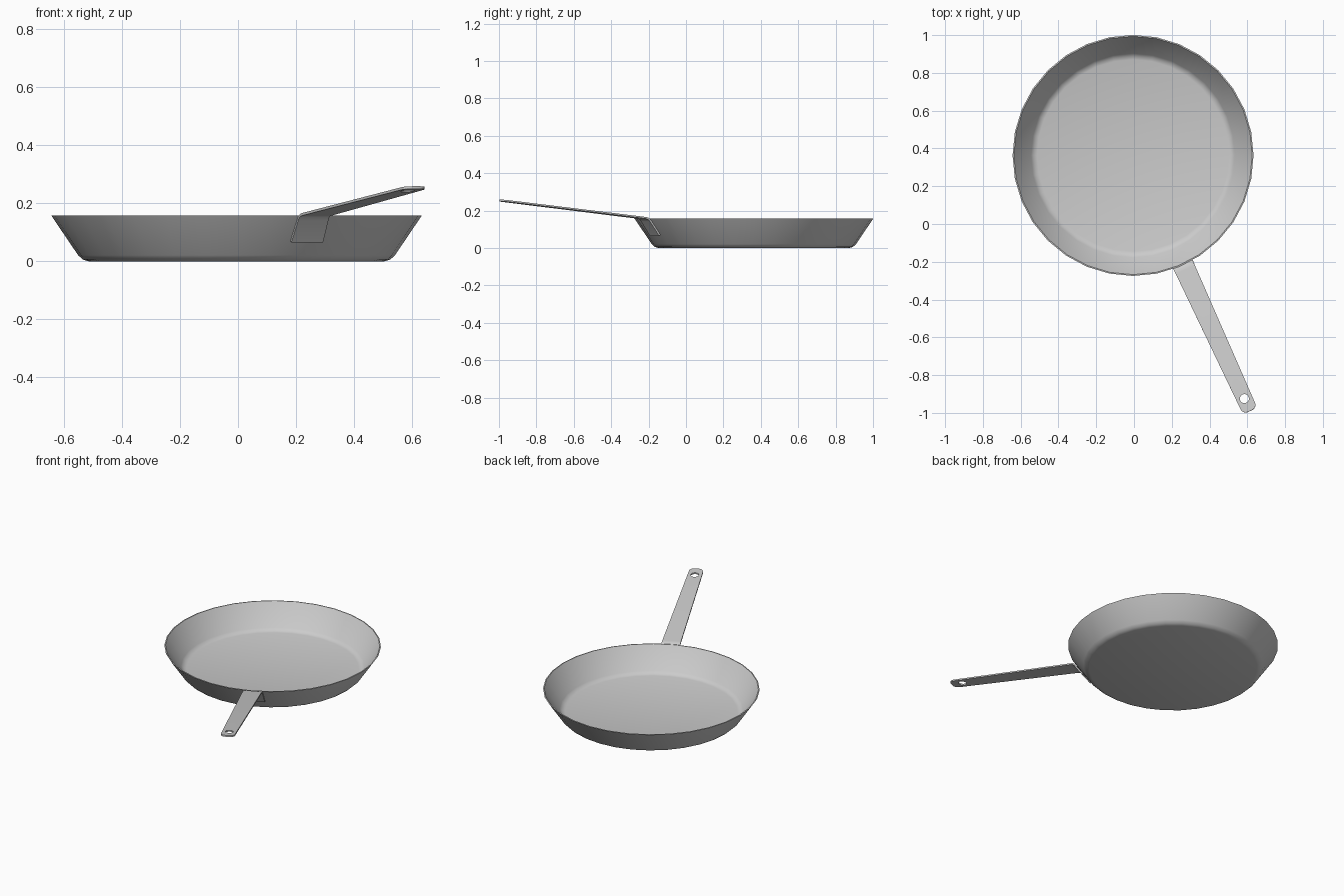
import bpy, bmesh, math
from mathutils import Vector

if "Cube" in bpy.data.objects:
    bpy.data.objects.remove(bpy.data.objects["Cube"])

CENTER = Vector((-0.005, 0.363, 0))
ANGLE = math.radians(24.6)
OUT = Vector((math.sin(ANGLE), -math.cos(ANGLE), 0))    # handle direction
SIDE = Vector((math.cos(ANGLE), math.sin(ANGLE), 0))    # across the handle


def make_object(name, bm):
    bmesh.ops.recalc_face_normals(bm, faces=bm.faces)
    mesh = bpy.data.meshes.new(name)
    bm.to_mesh(mesh)
    bm.free()
    obj = bpy.data.objects.new(name, mesh)
    bpy.context.collection.objects.link(obj)
    return obj


def apply_and_smooth(obj, degrees):
    bpy.ops.object.select_all(action='DESELECT')
    obj.select_set(True)
    bpy.context.view_layer.objects.active = obj
    for mod in list(obj.modifiers):
        bpy.ops.object.modifier_apply(modifier=mod.name)
    bpy.ops.object.shade_smooth_by_angle(angle=math.radians(degrees))


# Pan body: closed wall profile turned around the centre, capped floors
SIDES = 32
profile = [(0.51, 0.0), (0.53, 0.006), (0.546, 0.021), (0.638, 0.157),
           (0.631, 0.158), (0.54, 0.025), (0.526, 0.013), (0.508, 0.008)]
bm = bmesh.new()
rings = [[bm.verts.new(CENTER + Vector((r * math.cos(a), r * math.sin(a), z)))
          for a in (2 * math.pi * i / SIDES for i in range(SIDES))]
         for r, z in profile]
for a, b in zip(rings, rings[1:]):
    for i in range(SIDES):
        j = (i + 1) % SIDES
        bm.faces.new((a[i], a[j], b[j], b[i]))
bm.faces.new(rings[0])
bm.faces.new(rings[-1])
apply_and_smooth(make_object("pan_body", bm), 40)

# Handle: bent strip (distance, height, half width) with a rounded tip
TIP, CORNER, END_HALF = 1.488, 0.03, 0.042


def slope_z(r):
    return 0.162 + (r - 0.665) * 0.112


stations = [(0.581, 0.068, 0.06), (0.634, 0.146, 0.057), (0.641, 0.154, 0.0565),
            (0.651, 0.1595, 0.056), (0.665, 0.162, 0.0555)]
for k in range(7):
    t = math.pi / 2 * k / 6
    r = TIP - CORNER + CORNER * math.sin(t)
    stations.append((r, slope_z(r), END_HALF - CORNER + CORNER * math.cos(t)))
bm = bmesh.new()
rows = [[bm.verts.new(CENTER + OUT * r + SIDE * (s * w) + Vector((0, 0, z)))
         for s in (-1, 1)] for r, z, w in stations]
for a, b in zip(rows, rows[1:]):
    bm.faces.new((a[0], a[1], b[1], b[0]))
handle = make_object("handle", bm)
solid = handle.modifiers.new("thickness", 'SOLIDIFY')
solid.thickness = 0.009
solid.offset = 0

# Hanging hole
bm = bmesh.new()
bmesh.ops.create_cone(bm, cap_ends=True, segments=20, radius1=0.024,
                      radius2=0.024, depth=0.2)
cutter = make_object("hole_cutter", bm)
cutter.location = CENTER + OUT * 1.416 + Vector((0, 0, slope_z(1.416)))
cutter.hide_render = True
hole = handle.modifiers.new("hole", 'BOOLEAN')
hole.operation = 'DIFFERENCE'
hole.solver = 'EXACT'
hole.object = cutter
bpy.context.view_layer.update()
apply_and_smooth(handle, 35)
bpy.data.objects.remove(cutter)
